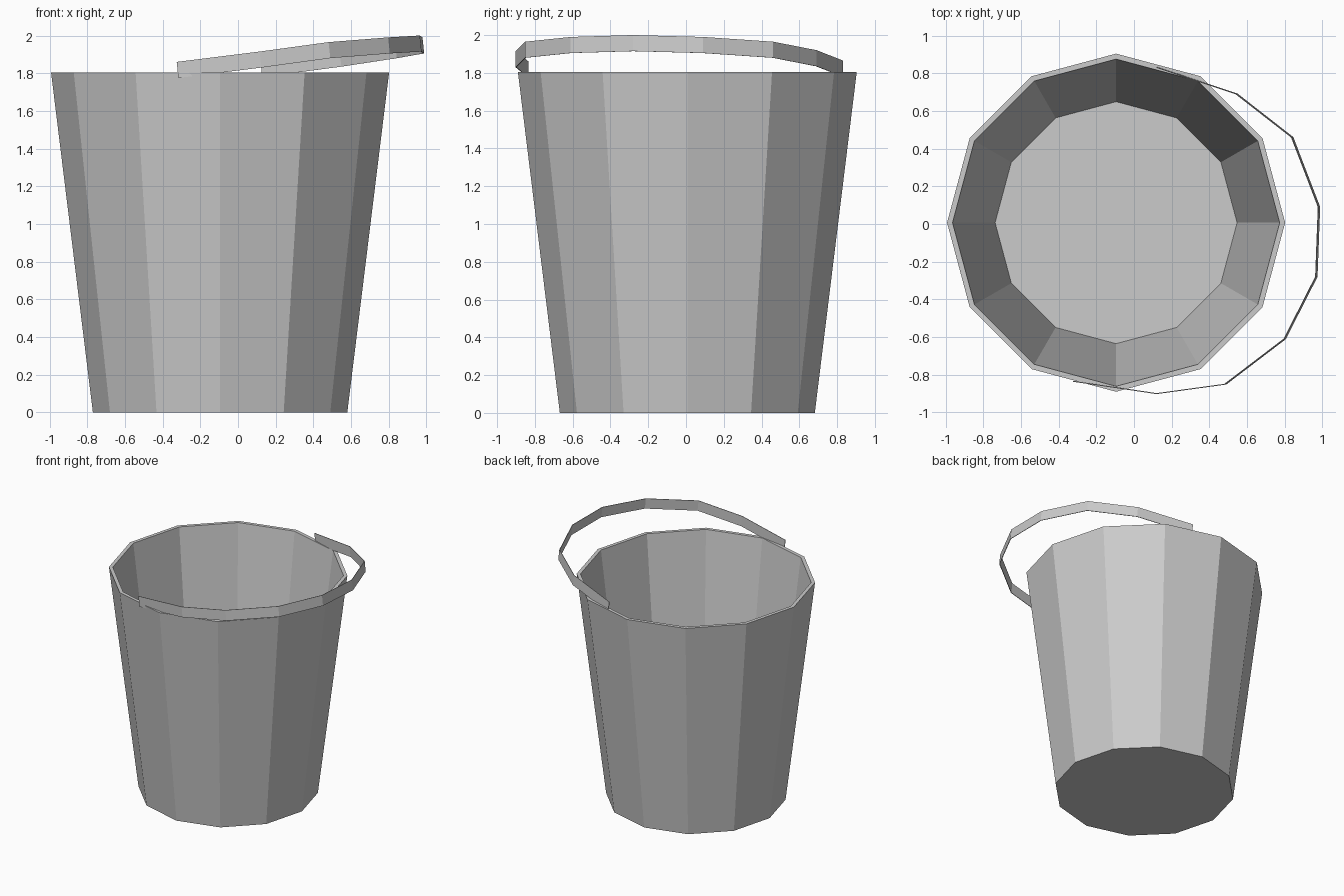
import bpy, bmesh, math
from mathutils import Vector

cube = bpy.data.objects.get("Cube")
if cube:
    bpy.data.objects.remove(cube, do_unlink=True)

SIDES = 12
CENTRE = Vector((-0.095, 0.007, 0))


def make_material(name, color):
    mat = bpy.data.materials.new(name)
    mat.use_nodes = True
    mat.diffuse_color = color
    mat.node_tree.nodes["Principled BSDF"].inputs["Base Color"].default_value = color
    return mat


def make_object(name, bm, mat):
    mesh = bpy.data.meshes.new(name)
    bm.to_mesh(mesh)
    bm.free()
    mesh.materials.append(mat)
    obj = bpy.data.objects.new(name, mesh)
    bpy.context.collection.objects.link(obj)
    return obj


grey = make_material("light_grey_metal", (0.6, 0.6, 0.6, 1))

# Bucket: tapered outer wall, flat rim, inner wall and floor
profile = [(0.675, 0), (0.897, 1.805), (0.868, 1.805), (0.642, 0.03)]
bm = bmesh.new()
rings = []
for radius, z in profile:
    ring = []
    for i in range(SIDES):
        a = math.tau * i / SIDES
        offset = Vector((radius * math.cos(a), radius * math.sin(a), z))
        ring.append(bm.verts.new(CENTRE + offset))
    rings.append(ring)
for low, high in zip(rings, rings[1:]):
    for i in range(SIDES):
        j = (i + 1) % SIDES
        bm.faces.new((low[i], low[j], high[j], high[i]))
bm.faces.new(rings[0][::-1])
bm.faces.new(rings[-1])
make_object("bucket", bm, grey)

# Handle: thin flat strip, tilted and fallen to one side
path = [(0.12, 0.83, 1.865), (0.54, 0.69, 1.92), (0.835, 0.46, 1.965),
        (0.977, 0.09, 1.99), (0.963, -0.28, 2.0), (0.795, -0.61, 1.99),
        (0.48, -0.85, 1.965), (0.115, -0.90, 1.915), (-0.325, -0.835, 1.86)]
drop = Vector((0.009, 0, -0.085))
bm = bmesh.new()
pairs = [(bm.verts.new(p), bm.verts.new(Vector(p) + drop)) for p in path]
for (t0, b0), (t1, b1) in zip(pairs, pairs[1:]):
    bm.faces.new((t0, t1, b1, b0))
handle = make_object("handle", bm, grey)
solid = handle.modifiers.new("thickness", "SOLIDIFY")
solid.thickness = 0.004
solid.offset = 0
